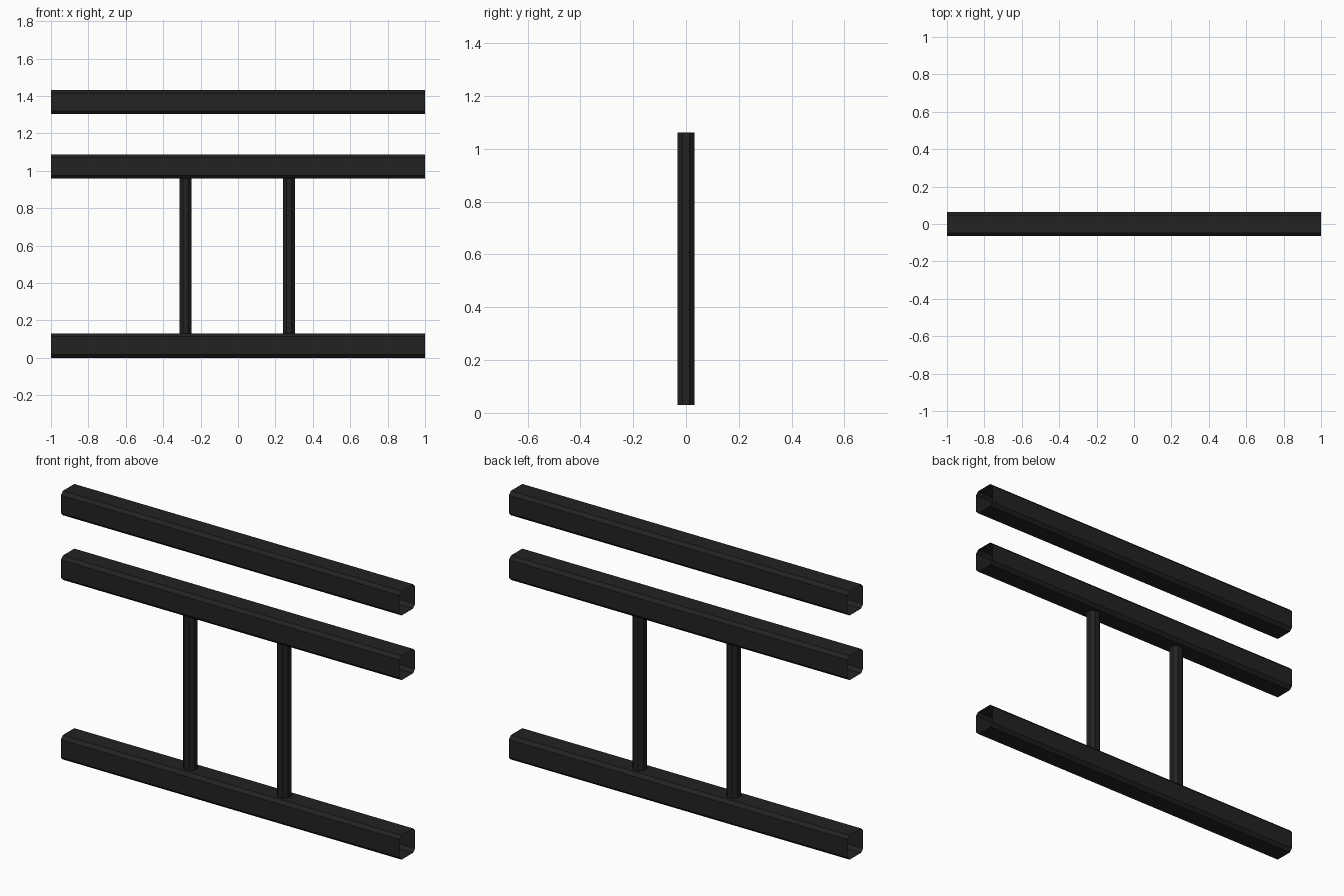
import bpy, bmesh
from mathutils import Vector

if "Cube" in bpy.data.objects:
    bpy.data.objects.remove(bpy.data.objects["Cube"])

black = bpy.data.materials.new("black_metal")
black.diffuse_color = (0.016, 0.016, 0.016, 1)
black.use_nodes = True
black.node_tree.nodes["Principled BSDF"].inputs["Base Color"].default_value = black.diffuse_color


def tube(name, start, end, u, v, half, cut):
    """Open-ended square tube with chamfered corners, swept from start to end."""
    a = half - cut
    section = [(half, -a), (half, a), (a, half), (-a, half),
               (-half, a), (-half, -a), (-a, -half), (a, -half)]
    bm = bmesh.new()
    rings = [[bm.verts.new(Vector(p) + Vector(u) * s + Vector(v) * t)
              for s, t in section] for p in (start, end)]
    for i in range(8):
        j = (i + 1) % 8
        bm.faces.new((rings[0][i], rings[0][j], rings[1][j], rings[1][i]))
    mesh = bpy.data.meshes.new(name)
    bm.to_mesh(mesh)
    bm.free()
    mesh.materials.append(black)
    obj = bpy.data.objects.new(name, mesh)
    bpy.context.collection.objects.link(obj)
    return obj


# Three horizontal rails, hollow and open at the ends
for name, z in (("bottom_rail", 0.065), ("middle_rail", 1.023), ("top_rail", 1.368)):
    tube(name, (-1, 0, z), (1, 0, z), (0, 1, 0), (0, 0, 1), 0.065, 0.017)

# Two octagonal posts between the lower rails
for name, x in (("left_post", -0.281), ("right_post", 0.273)):
    tube(name, (x, 0, 0.03), (x, 0, 1.062), (1, 0, 0), (0, 1, 0), 0.033, 0.019)
